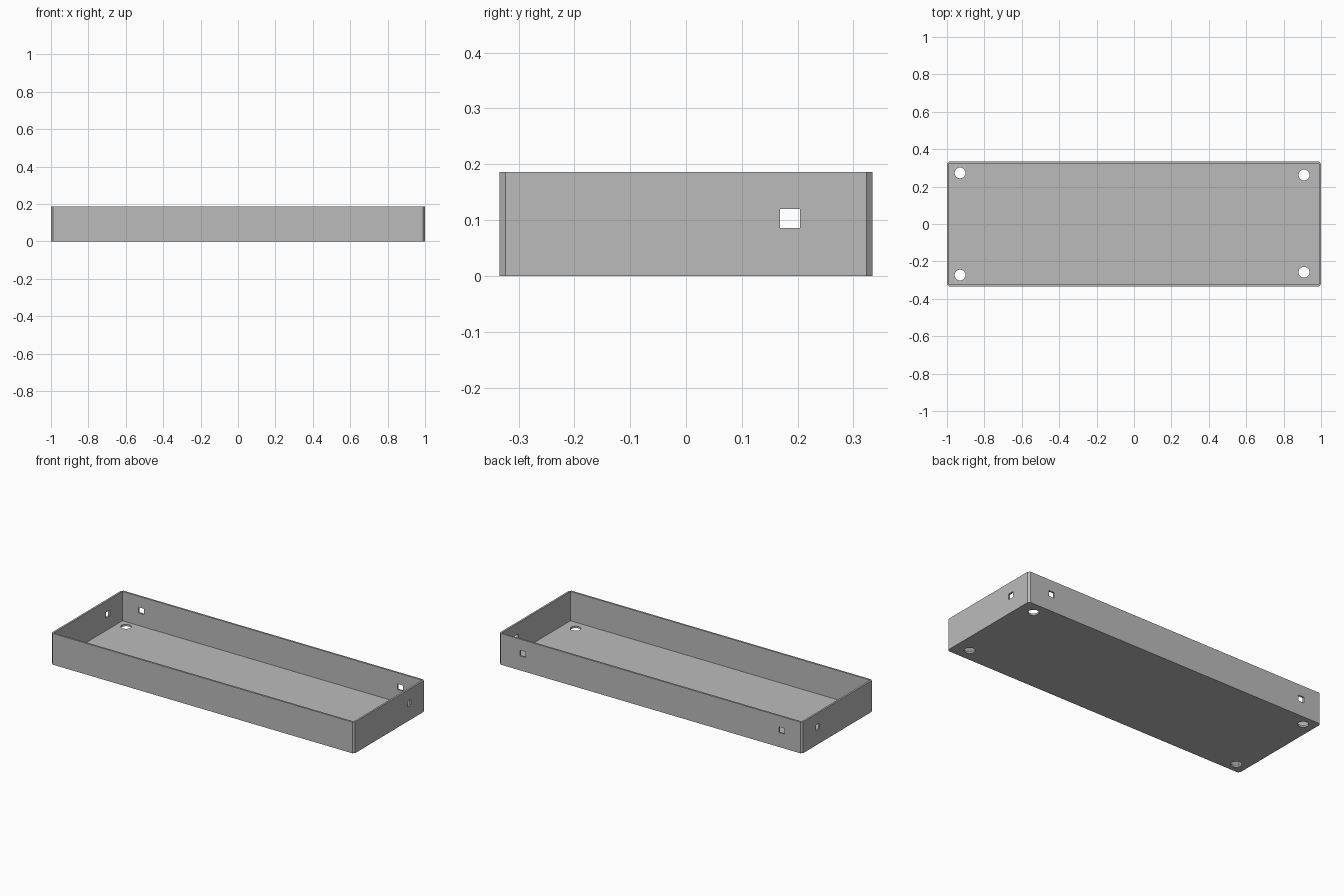
import bpy
import bmesh
from mathutils import Matrix, Vector

if "Cube" in bpy.data.objects:
    bpy.data.objects.remove(bpy.data.objects["Cube"], do_unlink=True)

HALF_X, HALF_Y, HEIGHT = 1.0, 0.334, 0.186
WALL = 0.011          # sheet thickness
SLOT = (0.036, 0.034)  # width and height of the wall openings
SLOT_Z = 0.103

grey = bpy.data.materials.new("light grey metal")
grey.use_nodes = True
colour = (0.5, 0.5, 0.5, 1)
grey.diffuse_color = colour
grey.node_tree.nodes["Principled BSDF"].inputs["Base Color"].default_value = colour


def make_object(name, bm):
    bmesh.ops.recalc_face_normals(bm, faces=bm.faces)
    mesh = bpy.data.meshes.new(name)
    bm.to_mesh(mesh)
    bm.free()
    mesh.materials.append(grey)
    obj = bpy.data.objects.new(name, mesh)
    bpy.context.collection.objects.link(obj)
    return obj


def box(name, centre, size, corner=0):
    bm = bmesh.new()
    bmesh.ops.create_cube(bm, size=1)
    bmesh.ops.scale(bm, vec=size, verts=bm.verts)
    bmesh.ops.translate(bm, vec=centre, verts=bm.verts)
    if corner:
        upright = [e for e in bm.edges
                   if abs(e.verts[0].co.z - e.verts[1].co.z) > size[2] / 2]
        bmesh.ops.bevel(bm, geom=upright, offset=corner, segments=1, affect='EDGES')
    return make_object(name, bm)


def drill(name, centre, radius):
    bm = bmesh.new()
    bmesh.ops.create_cone(bm, cap_ends=True, segments=32, radius1=radius,
                          radius2=radius, depth=0.1,
                          matrix=Matrix.Translation(Vector(centre)))
    return make_object(name, bm)


# Tray body with narrow cut corners
tray = box("tray", (0, 0, HEIGHT / 2), (2 * HALF_X, 2 * HALF_Y, HEIGHT), corner=WALL)

# Open cavity above the floor
cutters = [box("cavity_cutter", (0, 0, WALL + HEIGHT / 2),
               (2 * (HALF_X - WALL), 2 * (HALF_Y - WALL), HEIGHT))]

# Round mounting holes in the floor
for x, y in ((-0.93, 0.273), (-0.93, -0.273), (0.909, 0.262), (0.909, -0.258)):
    cutters.append(drill("floor_hole_cutter", (x, y, 0), 0.029))

# Square openings in the back wall and both end walls
for x in (-0.865, 0.845):
    cutters.append(box("back_slot_cutter", (x, HALF_Y, SLOT_Z), (SLOT[0], 0.1, SLOT[1])))
for side in (-1, 1):
    cutters.append(box("end_slot_cutter", (side * HALF_X, 0.186, SLOT_Z),
                       (0.1, SLOT[0], SLOT[1])))

# Cut everything out of the body
bpy.context.view_layer.objects.active = tray
for cutter in cutters:
    cutter.hide_render = True
    mod = tray.modifiers.new("cut", 'BOOLEAN')
    mod.operation = 'DIFFERENCE'
    mod.solver = 'EXACT'
    mod.object = cutter
    bpy.ops.object.modifier_apply(modifier=mod.name)
    bpy.data.objects.remove(cutter, do_unlink=True)

# Smooth only the round hole walls
bpy.ops.object.select_all(action='DESELECT')
tray.select_set(True)
bpy.ops.object.shade_smooth_by_angle(angle=0.5)
